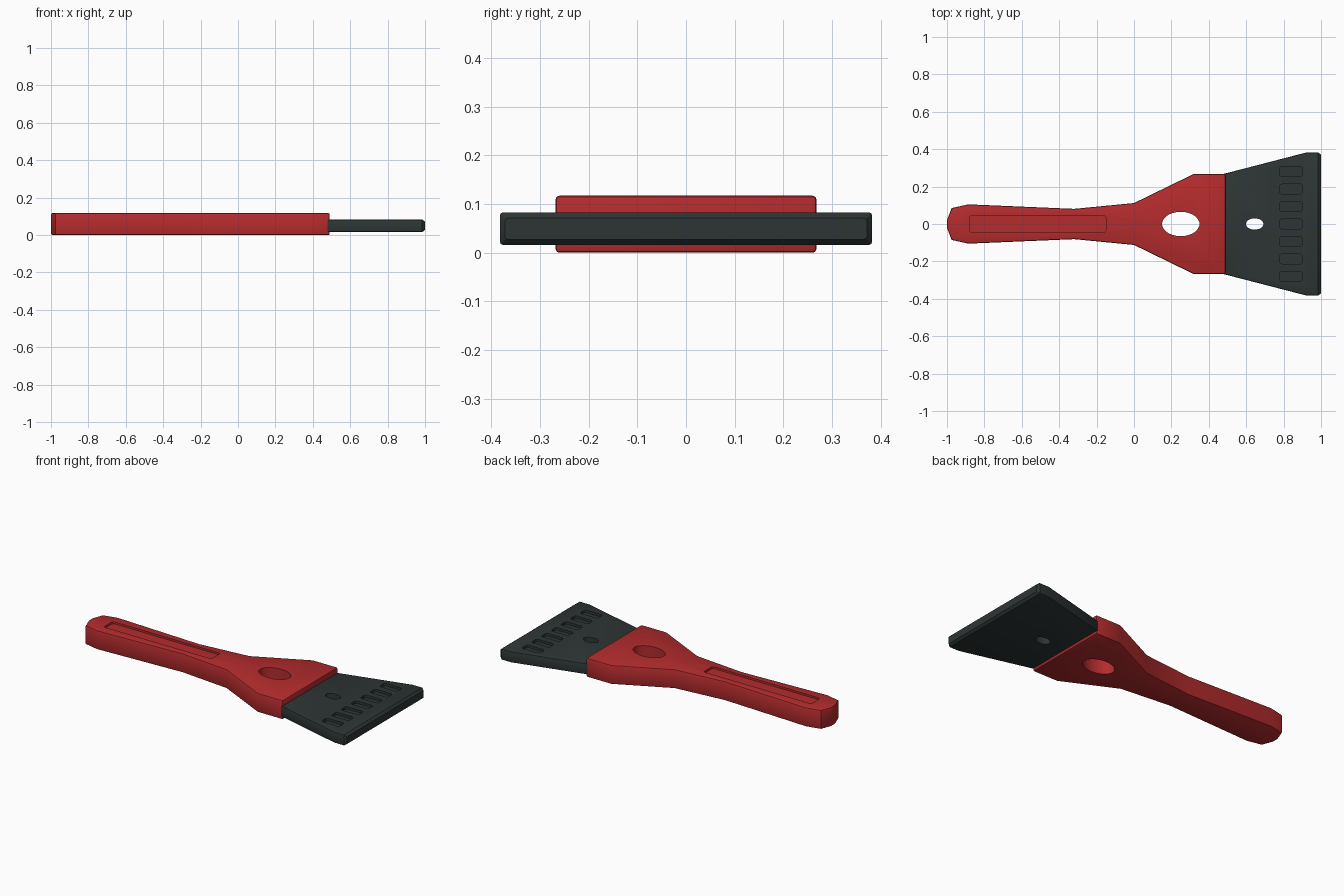
import bpy, bmesh, math

cube = bpy.data.objects.get("Cube")
if cube:
    bpy.data.objects.remove(cube, do_unlink=True)


def material(name, colour):
    m = bpy.data.materials.new(name)
    m.use_nodes = True
    m.diffuse_color = (*colour, 1)
    m.node_tree.nodes["Principled BSDF"].inputs["Base Color"].default_value = (*colour, 1)
    return m


red = material("red plastic", (0.46, 0.025, 0.027))
charcoal = material("charcoal plastic", (0.027, 0.036, 0.036))


def prism(name, outline, z0, z1, mat):
    """Extrude a flat outline from z0 up to z1."""
    bm = bmesh.new()
    base = bm.faces.new([bm.verts.new((x, y, z0)) for x, y in outline])
    up = bmesh.ops.extrude_face_region(bm, geom=[base])["geom"]
    for v in up:
        if isinstance(v, bmesh.types.BMVert):
            v.co.z = z1
    bmesh.ops.recalc_face_normals(bm, faces=bm.faces)
    mesh = bpy.data.meshes.new(name)
    bm.to_mesh(mesh)
    bm.free()
    mesh.materials.append(mat)
    ob = bpy.data.objects.new(name, mesh)
    bpy.context.collection.objects.link(ob)
    return ob


def mirrored(half):
    return half + [(x, -y) for x, y in reversed(half)]


def ellipse(cx, rx, ry, n=40):
    return [(cx + rx * math.cos(math.tau * i / n), ry * math.sin(math.tau * i / n)) for i in range(n)]


def rounded_rect(x0, x1, cy, half, r=0.012, steps=3):
    pts = []
    corners = [(x1 - r, half - r), (x0 + r, half - r), (x0 + r, r - half), (x1 - r, r - half)]
    for q, (x, y) in enumerate(corners):
        for s in range(steps + 1):
            a = (q + s / steps) * math.pi / 2
            pts.append((x + r * math.cos(a), cy + y + r * math.sin(a)))
    return pts


def apply(ob, kind, **settings):
    mod = ob.modifiers.new(kind.title(), kind)
    for key, value in settings.items():
        setattr(mod, key, value)
    bpy.context.view_layer.objects.active = ob
    bpy.ops.object.modifier_apply(modifier=mod.name)


def cut(ob, outline, z0, z1):
    cutter = prism("cutter", outline, z0, z1, ob.data.materials[0])
    cutter.hide_render = True
    apply(ob, "BOOLEAN", operation="DIFFERENCE", solver="EXACT", object=cutter)
    bpy.data.objects.remove(cutter, do_unlink=True)


def finish(ob):
    bpy.ops.object.select_all(action="DESELECT")
    ob.select_set(True)
    bpy.context.view_layer.objects.active = ob
    bpy.ops.object.shade_smooth_by_angle(angle=math.radians(25))


# Handle: waisted grip that flares into a wide head
TOP = 0.117
handle = prism("handle", mirrored([(-1, 0.02), (-0.975, 0.085), (-0.885, 0.105), (-0.32, 0.081),
                                   (0, 0.112), (0.32, 0.268), (0.49, 0.268)]), 0, TOP, red)
apply(handle, "BEVEL", width=0.008, segments=2, limit_method="ANGLE", angle_limit=math.radians(60))
cut(handle, ellipse(0.25, 0.1, 0.065), -0.1, 0.3)
cut(handle, rounded_rect(-0.88, -0.15, 0, 0.044), TOP - 0.012, 0.3)
finish(handle)

# Blade: flat plate that widens to a chamfered scraping edge
LOW, HIGH = 0.016, 0.083
blade = prism("blade", mirrored([(0.46, 0.263), (0.92, 0.382), (0.985, 0.382)]), LOW, HIGH, charcoal)
bm = bmesh.new()
bm.from_mesh(blade.data)
tip = [f for f in bm.faces if f.normal.x > 0.9]
bmesh.ops.extrude_discrete_faces(bm, faces=[])
new = bmesh.ops.extrude_face_region(bm, geom=tip)["geom"]
bmesh.ops.delete(bm, geom=tip, context="FACES")
mid = (LOW + HIGH) / 2
for v in [g for g in new if isinstance(g, bmesh.types.BMVert)]:
    v.co.x = 1
    v.co.y *= 0.972
    v.co.z = mid + (v.co.z - mid) * 0.66
bmesh.ops.recalc_face_normals(bm, faces=bm.faces)
bm.to_mesh(blade.data)
bm.free()
apply(blade, "BEVEL", width=0.006, segments=2, limit_method="ANGLE", angle_limit=math.radians(60))
cut(blade, ellipse(0.645, 0.047, 0.03), -0.1, 0.3)

# Row of shallow ice-breaking slots
for i in range(-3, 4):
    cut(blade, rounded_rect(0.78, 0.9, i * 0.0935, 0.026), HIGH - 0.015, 0.3)
finish(blade)
